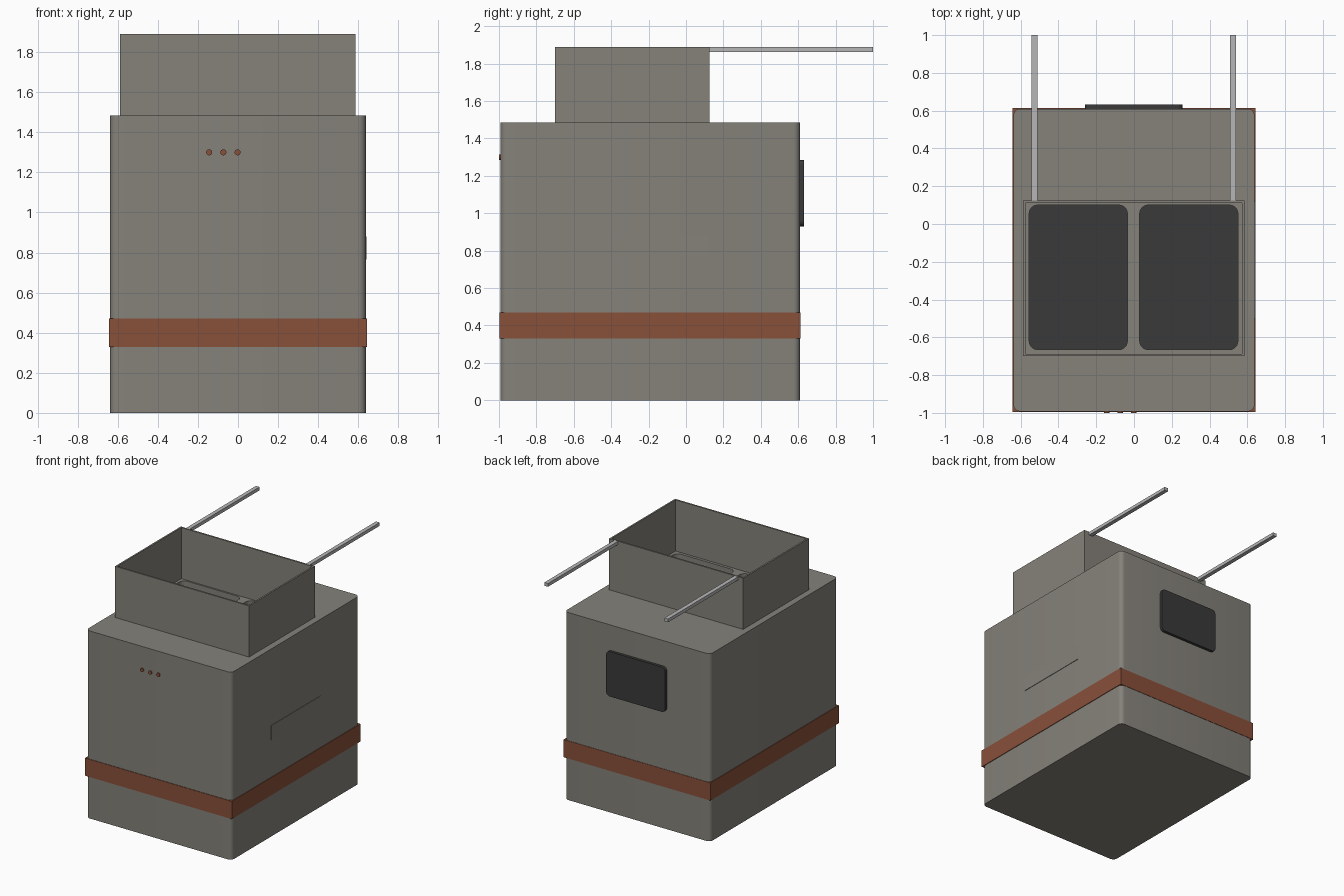
import bpy
import bmesh
from math import radians

if "Cube" in bpy.data.objects:
    bpy.data.objects.remove(bpy.data.objects["Cube"], do_unlink=True)


def material(name, rgb):
    mat = bpy.data.materials.new(name)
    mat.use_nodes = True
    mat.diffuse_color = (*rgb, 1)
    mat.node_tree.nodes["Principled BSDF"].inputs["Base Color"].default_value = (*rgb, 1)
    return mat


GREY = material("warm grey", (0.235, 0.223, 0.195))
RUST = material("rust", (0.25, 0.08, 0.042))
DARK = material("charcoal", (0.042, 0.042, 0.042))
METAL = material("light metal", (0.47, 0.47, 0.47))


def box(name, mat, x, y, z, radius=0, axis=2):
    """Box from (min, max) ranges; edges along one axis may be rounded."""
    bm = bmesh.new()
    bmesh.ops.create_cube(bm, size=1)
    for v in bm.verts:
        v.co = [sum(r) / 2 + c * (r[1] - r[0]) for c, r in zip(v.co, (x, y, z))]
    if radius:
        edges = [e for e in bm.edges
                 if abs(e.verts[0].co[axis] - e.verts[1].co[axis]) > 1e-4]
        bmesh.ops.bevel(bm, geom=edges, offset=radius, segments=6,
                        profile=0.5, affect='EDGES')
    mesh = bpy.data.meshes.new(name)
    bm.to_mesh(mesh)
    bm.free()
    mesh.materials.append(mat)
    obj = bpy.data.objects.new(name, mesh)
    bpy.context.collection.objects.link(obj)
    return obj


def activate(obj):
    bpy.ops.object.select_all(action='DESELECT')
    obj.select_set(True)
    bpy.context.view_layer.objects.active = obj


def cut(obj, cutter):
    """Subtract the cutter and discard it."""
    activate(obj)
    mod = obj.modifiers.new("cut", 'BOOLEAN')
    mod.operation = 'DIFFERENCE'
    mod.solver = 'EXACT'
    mod.object = cutter
    bpy.ops.object.modifier_apply(modifier=mod.name)
    bpy.data.objects.remove(cutter, do_unlink=True)


def smooth(obj):
    activate(obj)
    bpy.ops.object.shade_smooth_by_angle(angle=radians(30))


# Main cabinet with two deep openings and dark floors
TOP = 1.485
body = box("body", GREY, (-0.638, 0.638), (-0.992, 0.61), (0, TOP), 0.035)
for side, x in (("right", (-0.555, -0.035)), ("left", (0.03, 0.55))):
    y = (-0.665, 0.1)
    cut(body, box("opening_cutter", GREY, x, y, (0.03, TOP + 0.1), 0.045))
    smooth(box(side + "_opening_floor", DARK, x, y, (0.025, 0.035), 0.045))
smooth(body)

# Sharp-cornered band around the cabinet
band = box("band", RUST, (-0.643, 0.643), (-0.996, 0.613), (0.33, 0.47))
cut(band, box("band_cutter", RUST, (-0.62, 0.62), (-0.97, 0.59), (0.2, 0.6)))

# Open hopper on top
hopper = box("hopper", GREY, (-0.588, 0.586), (-0.7, 0.125), (TOP, 1.89))
cut(hopper, box("hopper_cutter", GREY, (-0.575, 0.573), (-0.687, 0.112), (1.4, 2)))

# Pair of rods reaching backwards
for side, x in (("right", -0.527), ("left", 0.525)):
    box(side + "_rod", METAL, (x - 0.016, x + 0.016), (0.12, 1), (1.863, 1.889))

# Rear screen and side plate
smooth(box("rear_screen", DARK, (-0.26, 0.257), (0.6, 0.632), (0.93, 1.285), 0.03, 1))
box("side_plate", GREY, (0.63, 0.642), (-0.5, 0.12), (0.765, 0.88))

# Three front buttons
for i in range(3):
    bpy.ops.mesh.primitive_cylinder_add(
        vertices=24, radius=0.015, depth=0.02,
        location=(-0.144 + i * 0.071, -0.99, 1.3), rotation=(radians(90), 0, 0))
    button = bpy.context.object
    button.name = f"front_button_{i + 1}"
    button.data.materials.append(RUST)
    smooth(button)
